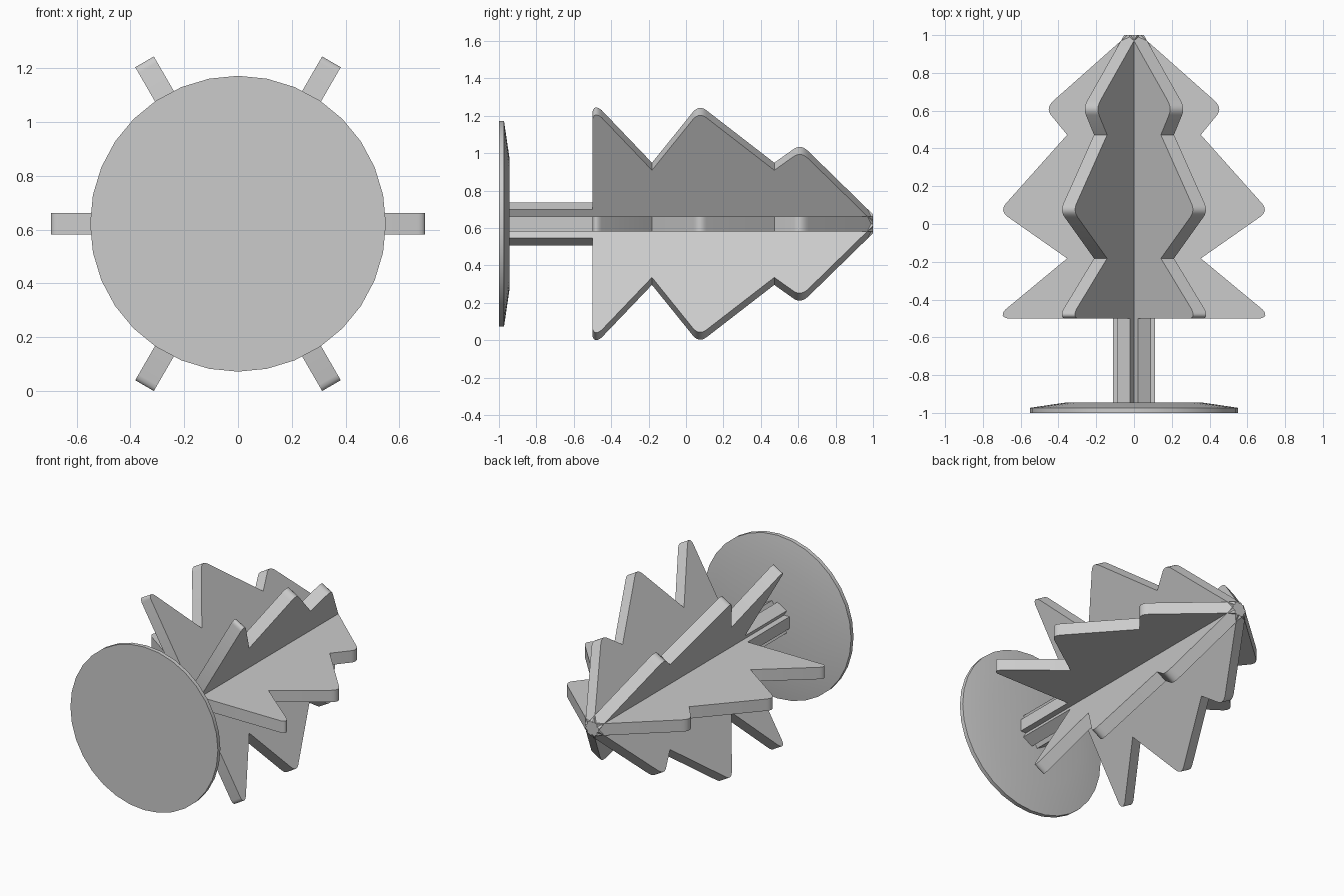
import bpy, bmesh, math
from mathutils import Matrix, Vector

cube = bpy.data.objects.get("Cube")
if cube:
    bpy.data.objects.remove(cube)

AXIS_Z = 0.622
HALF_THICK = 0.04

grey = bpy.data.materials.new("light_grey")
grey.use_nodes = True
colour = (0.6, 0.6, 0.6, 1)
grey.diffuse_color = colour
grey.node_tree.nodes["Principled BSDF"].inputs["Base Color"].default_value = colour


def finish(bm, name, matrix, angle):
    """Turn a bmesh into a placed, shaded object."""
    bmesh.ops.recalc_face_normals(bm, faces=bm.faces)
    bm.transform(matrix)
    mesh = bpy.data.meshes.new(name)
    bm.to_mesh(mesh)
    bm.free()
    mesh.materials.append(grey)
    obj = bpy.data.objects.new(name, mesh)
    bpy.context.collection.objects.link(obj)
    bpy.ops.object.select_all(action="DESELECT")
    obj.select_set(True)
    bpy.context.view_layer.objects.active = obj
    bpy.ops.object.shade_smooth_by_angle(angle=math.radians(angle))


def rounded(start, corner, end, steps=6):
    """Points along a soft branch tip."""
    a, b, c = Vector(start), Vector(corner), Vector(end)
    return [a.lerp(b, t).lerp(b.lerp(c, t), t)
            for t in (i / steps for i in range(steps + 1))]


# Half outline of the tree: radius from the axis, position along it
half = [Vector((0.035, 1.0))]
half += rounded((0.423, 0.656), (0.47, 0.615), (0.44, 0.577))
half.append(Vector((0.354, 0.472)))
half += rounded((0.677, 0.11), (0.713, 0.07), (0.667, 0.037))
half.append(Vector((0.354, -0.182)))
half += rounded((0.68, -0.452), (0.715, -0.49), (0.67, -0.5))
half += [Vector((0.11, -0.5)), Vector((0.11, -0.95))]
outline = half + [Vector((-p.x, p.y)) for p in reversed(half)]

# Three crossed tree plates, each with its strip of trunk
for i, name in enumerate(("level_plate", "rising_plate", "falling_plate")):
    bm = bmesh.new()
    face = bm.faces.new([bm.verts.new((p.x, p.y, -HALF_THICK)) for p in outline])
    out = bmesh.ops.extrude_face_region(bm, geom=[face])
    top = [v for v in out["geom"] if isinstance(v, bmesh.types.BMVert)]
    bmesh.ops.translate(bm, verts=top, vec=(0, 0, 2 * HALF_THICK))
    place = Matrix.Translation((0, 0, AXIS_Z)) @ Matrix.Rotation(math.radians(60 * i), 4, "Y")
    finish(bm, "tree_" + name, place, 35)

# Round base with a shallow chamfered rim
bm = bmesh.new()
rings = []
for radius, y in ((0.55, -1.0), (0.55, -0.973), (0.36, -0.945)):
    rings.append([bm.verts.new((radius * math.cos(a), y, radius * math.sin(a)))
                  for a in (math.tau * k / 32 for k in range(32))])
for low, high in zip(rings, rings[1:]):
    for k in range(32):
        n = (k + 1) % 32
        bm.faces.new((low[k], low[n], high[n], high[k]))
bm.faces.new(rings[0])
bm.faces.new(rings[-1])
finish(bm, "round_base", Matrix.Translation((0, 0, AXIS_Z)), 30)
